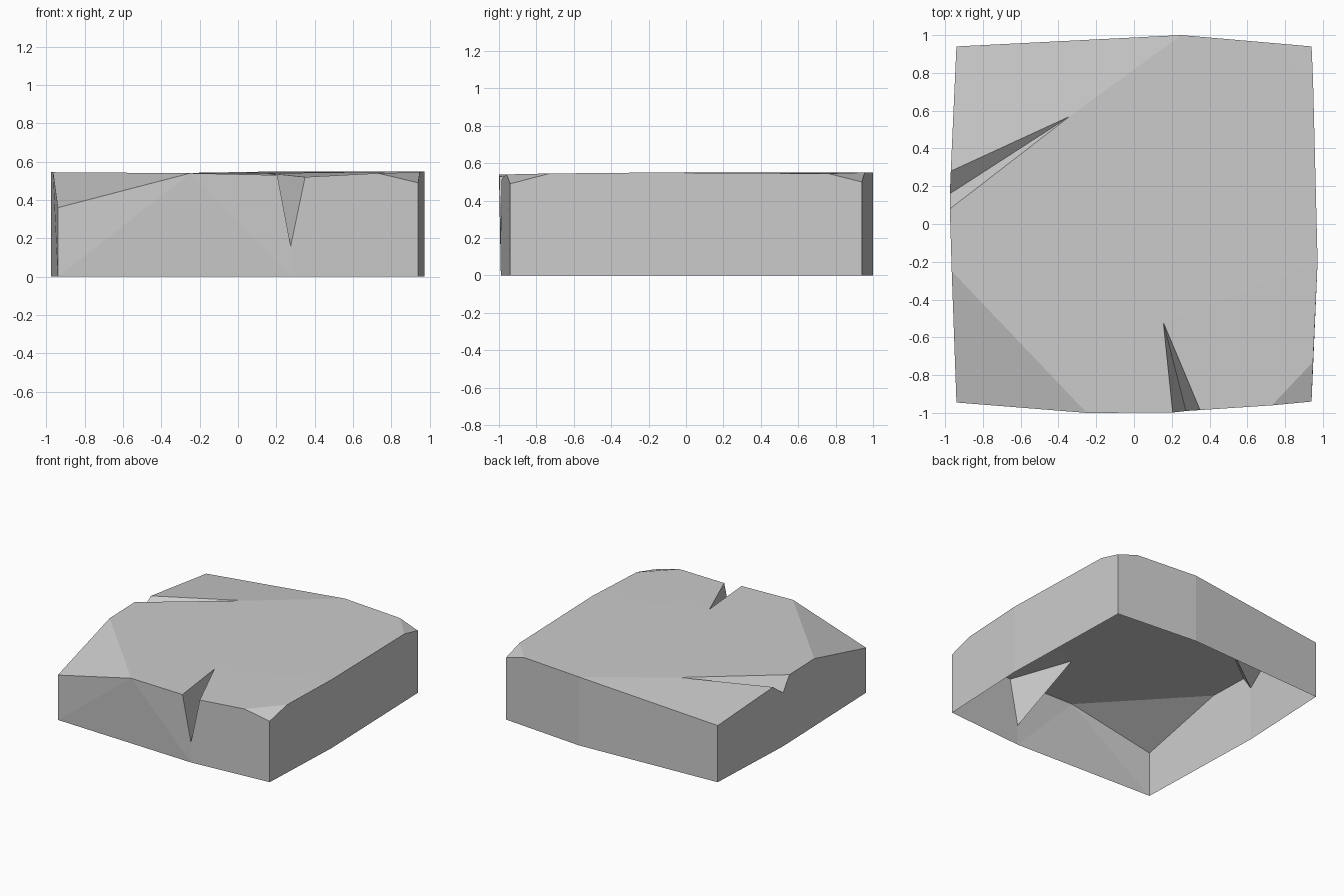
import bpy, bmesh

cube = bpy.data.objects.get("Cube")
if cube:
    bpy.data.objects.remove(cube)

stone = bpy.data.materials.new("stone grey")
stone.use_nodes = True
stone.diffuse_color = (0.6, 0.6, 0.6, 1)
stone.node_tree.nodes["Principled BSDF"].inputs["Base Color"].default_value = (0.6, 0.6, 0.6, 1)

bm = bmesh.new()


def point(x, y, z):
    return bm.verts.new((x, y, z))


# Rim of the slab, side by side
front = [point(-.94, -.945, .36), point(-.25, -1, .54), point(.205, -.998, .53),
         point(.275, -.99, .16), point(.35, -.985, .52), point(.73, -.96, .54),
         point(.94, -.94, .49)]
right = [front[-1], point(.948, -.73, .545), point(.972, -.2, .55),
         point(.948, .76, .545), point(.94, .94, .5)]
back = [right[-1], point(.77, .955, .55), point(.25, 1, .55), point(-.94, .94, .455)]
left = [back[-1], point(-.97, .28, .52), point(-.975, .16, .43),
        point(-.975, .08, .545), point(-.965, -.25, .545), front[0]]

# Inner ends of the two cracks
front_tip = point(.155, -.52, .54)
left_tip = point(-.34, .57, .54)

# Ground points below the corners and the bend of each side
ground = {v: point(v.co.x, v.co.y, 0)
          for v in (front[0], front[3], right[0], right[2], back[0], back[2], left[0], left[2])}


def wall(side, bend):
    """Two wall panels meeting at the bend of a side."""
    for rim in (side[:bend + 1], side[bend:]):
        bm.faces.new([ground[rim[0]], ground[rim[-1]]] + rim[::-1])


for side, bend in ((right, 2), (back, 2), (left, 2)):
    wall(side, bend)

# Front wall: left half is faceted, right half is one panel
a, b = ground[front[0]], ground[front[3]]
bm.faces.new((a, front[1], front[0]))
bm.faces.new((a, b, front[1]))
bm.faces.new((b, front[3], front[2], front[1]))
bm.faces.new([b, ground[front[6]]] + front[:2:-1])

# Chipped corners
bm.faces.new((front[0], front[1], left[4]))
bm.faces.new((front[5], front[6], right[1]))
bm.faces.new((right[3], right[4], back[1]))

# Crack walls
for tip, side, n in ((front_tip, front, 2), (left_tip, left, 1)):
    bm.faces.new((tip, side[n], side[n + 1]))
    bm.faces.new((tip, side[n + 1], side[n + 2]))

# Broken top: main plates and the lowered rear plate
bm.faces.new((front[1], front[2], front_tip, left_tip, left[3], left[4]))
bm.faces.new((front_tip, front[4], front[5], right[1], right[2]))
bm.faces.new((front_tip, right[2], right[3], back[1], back[2], left_tip))
bm.faces.new((left_tip, back[2], back[3], left[1]))

mesh = bpy.data.meshes.new("cracked_slab")
bm.to_mesh(mesh)
bm.free()
mesh.materials.append(stone)
slab = bpy.data.objects.new("cracked_slab", mesh)
bpy.context.collection.objects.link(slab)
